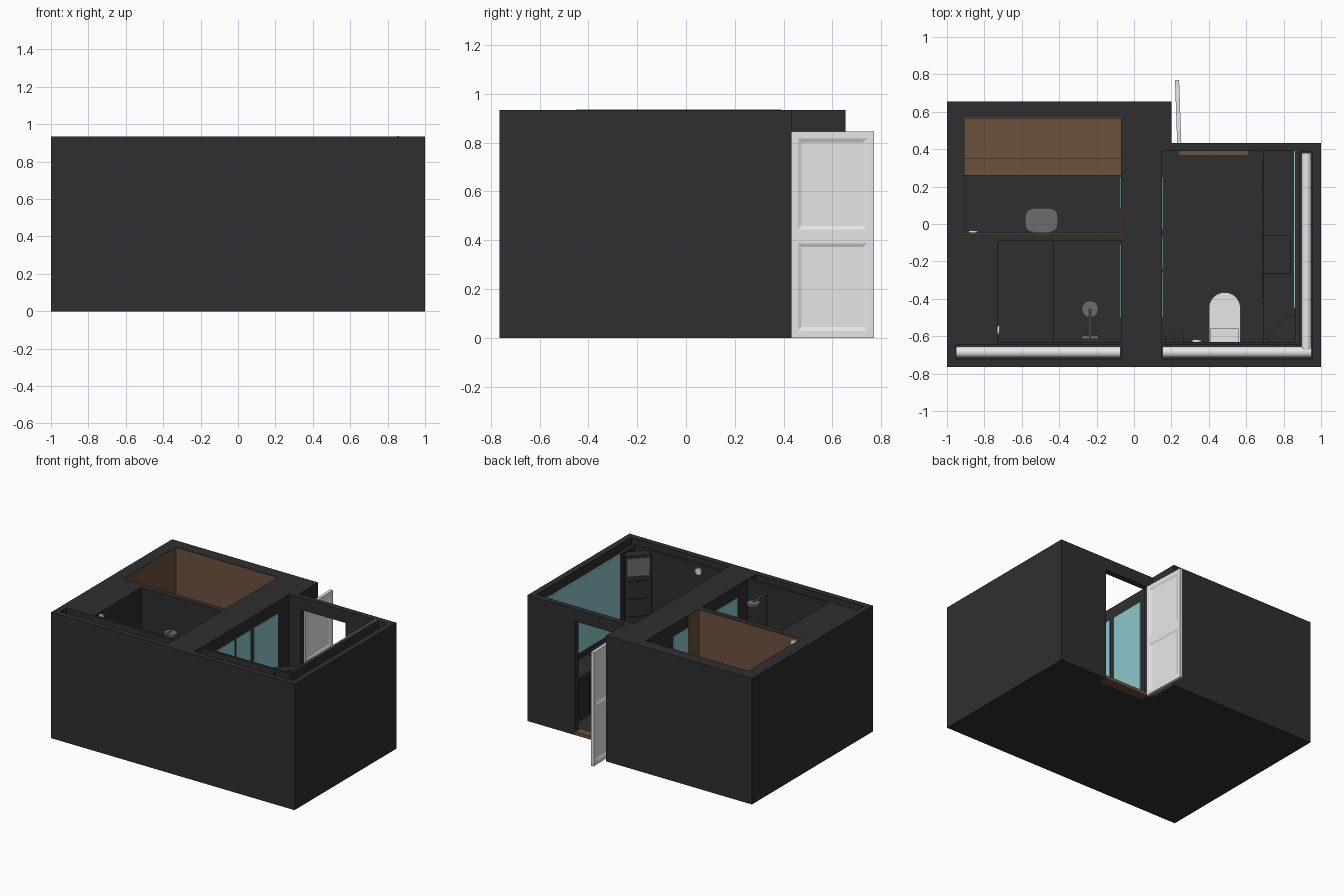
import bpy, bmesh, math
from mathutils import Matrix, Vector

if "Cube" in bpy.data.objects:
    bpy.data.objects.remove(bpy.data.objects["Cube"])


def material(name, rgb):
    m = bpy.data.materials.new(name)
    m.use_nodes = True
    m.diffuse_color = (*rgb, 1)
    m.node_tree.nodes["Principled BSDF"].inputs["Base Color"].default_value = (*rgb, 1)
    return m


DARK = material("charcoal", (0.028, 0.028, 0.028))
WOOD = material("brown wood", (0.15, 0.083, 0.046))
GLASS = material("pale blue glass", (0.27, 0.58, 0.6))
WHITE = material("white", (0.8, 0.8, 0.8))
GREY = material("grey metal", (0.15, 0.15, 0.15))


def finish(bm, name, mat, smooth=False):
    bmesh.ops.recalc_face_normals(bm, faces=bm.faces)
    me = bpy.data.meshes.new(name)
    bm.to_mesh(me)
    bm.free()
    me.materials.append(mat)
    ob = bpy.data.objects.new(name, me)
    bpy.context.collection.objects.link(ob)
    if smooth:
        bpy.ops.object.select_all(action="DESELECT")
        ob.select_set(True)
        bpy.context.view_layer.objects.active = ob
        bpy.ops.object.shade_smooth_by_angle(angle=math.radians(40))
    return ob


def box(name, x, y, z, mat):
    """Box from three (low, high) ranges."""
    bm = bmesh.new()
    bmesh.ops.create_cube(bm, size=1)
    for v in bm.verts:
        v.co = [lo + (c + 0.5) * (hi - lo) for c, (lo, hi) in zip(v.co, (x, y, z))]
    return finish(bm, name, mat)


def prism(name, outline, z0, z1, mat, smooth=False):
    """Outline extruded upwards."""
    bm = bmesh.new()
    face = bm.faces.new([bm.verts.new((x, y, z0)) for x, y in outline])
    top = bmesh.ops.extrude_face_region(bm, geom=[face])
    for v in top["geom"]:
        if isinstance(v, bmesh.types.BMVert):
            v.co.z = z1
    return finish(bm, name, mat, smooth)


def rod(name, a, b, r, mat, sides=20):
    """Cylinder between two points."""
    a, b = Vector(a), Vector(b)
    turn = (b - a).to_track_quat("Z", "Y").to_matrix().to_4x4()
    bm = bmesh.new()
    bmesh.ops.create_cone(bm, cap_ends=True, segments=sides, radius1=r, radius2=r,
                          depth=(b - a).length,
                          matrix=Matrix.Translation((a + b) / 2) @ turn)
    return finish(bm, name, mat, True)


def rounded(cx, cy, w, d, r, steps=5):
    """Rounded rectangle outline."""
    pts = []
    for k, (sx, sy) in enumerate(((1, 1), (-1, 1), (-1, -1), (1, -1))):
        for i in range(steps + 1):
            t = math.pi / 2 * (k + i / steps)
            pts.append((cx + sx * (w / 2 - r) + r * math.cos(t),
                        cy + sy * (d / 2 - r) + r * math.sin(t)))
    return pts


TOP, FLOOR = 0.935, 0.02

# Building shell with rooms, pipe channels and doorway cut out
shell = prism("building_shell", [(-1, -0.765), (1, -0.765), (1, 0.432), (0.2, 0.432),
                                 (0.2, 0.655), (-1, 0.655)], 0, TOP, DARK)
cuts = [((-0.91, -0.07), (-0.05, 0.57), FLOOR),      # sauna
        ((-0.73, -0.07), (-0.63, -0.09), FLOOR),     # shower room
        ((0.15, 0.86), (-0.63, 0.39), FLOOR),        # washroom
        ((-0.955, -0.07), (-0.722, -0.648), 0.75),   # pipe channels
        ((0.15, 0.955), (-0.722, -0.648), 0.75),
        ((0.885, 0.955), (-0.7, 0.385), 0.75)]
cutters = [box("room_cutter", x, y, (z, 1.2), DARK) for x, y, z in cuts]
cutters.append(box("doorway_cutter", (0.24, 0.61), (0.37, 0.5), (-0.1, 0.845), DARK))
bpy.context.view_layer.objects.active = shell
for c in cutters:
    c.hide_render = True
    mod = shell.modifiers.new("cut", "BOOLEAN")
    mod.operation, mod.solver, mod.object = "DIFFERENCE", "EXACT", c
    bpy.ops.object.modifier_apply(modifier=mod.name)
    bpy.data.objects.remove(c)
box("door_sill", (0.24, 0.61), (0.37, 0.432), (0, 0.025), WOOD)

# Open door with two sunken panels on each side
bm = bmesh.new()
bmesh.ops.create_cube(bm, size=1)
for v in bm.verts:
    v.co = (v.co.x * 0.022, (v.co.y + 0.5) * 0.34, (v.co.z + 0.5) * 0.845)
bmesh.ops.bisect_plane(bm, geom=bm.verts[:] + bm.edges[:] + bm.faces[:],
                       plane_co=(0, 0, 0.415), plane_no=(0, 0, 1))
sides = [f for f in bm.faces if abs(f.normal.x) > 0.9]
bmesh.ops.inset_individual(bm, faces=sides, thickness=0.04)
bmesh.ops.inset_individual(bm, faces=sides, thickness=0.022, depth=-0.007)
door = finish(bm, "open_door", WHITE)
door.location = (0.242, 0.43, 0)
door.rotation_euler.z = math.radians(2)

# Wide white pipes in the channels
rod("front_left_pipe", (-0.952, -0.685, 0.855), (-0.072, -0.685, 0.855), 0.029, WHITE)
rod("front_right_pipe", (0.152, -0.685, 0.855), (0.95, -0.685, 0.855), 0.029, WHITE)
rod("side_pipe", (0.922, -0.675, 0.855), (0.922, 0.38, 0.855), 0.027, WHITE)

# Glass doors in the wall between the rooms, on both faces
for i, y in enumerate(((-0.5, -0.26), (-0.24, -0.07), (-0.03, 0.25))):
    box(f"washroom_glass_{i}", (0.148, 0.156), y, (FLOOR, 0.845), GLASS)
box("shower_glass", (-0.076, -0.068), (-0.5, -0.11), (FLOOR, 0.845), GLASS)
box("sauna_glass", (-0.076, -0.068), (0.08, 0.25), (FLOOR, 0.845), GLASS)

# Sauna lining, stepped benches and stove
box("sauna_side_lining", (-0.912, -0.905), (-0.05, 0.57), (FLOOR, TOP - 0.002), WOOD)
box("sauna_back_lining", (-0.91, -0.07), (0.565, 0.572), (FLOOR, TOP - 0.002), WOOD)
box("sauna_front_lining", (-0.91, -0.07), (-0.052, -0.045), (FLOOR, TOP - 0.002), WOOD)
box("sauna_door_lining", (-0.076, -0.068), (-0.05, 0.075), (FLOOR, TOP - 0.002), WOOD)
box("upper_bench", (-0.905, -0.07), (0.35, 0.565), (0.38, 0.42), WOOD)
box("lower_bench", (-0.905, -0.07), (0.26, 0.35), (0.19, 0.22), WOOD)
box("bench_riser", (-0.905, -0.07), (0.355, 0.37), (FLOOR, 0.38), WOOD)
prism("stove_body", rounded(-0.495, 0.02, 0.175, 0.13, 0.045), FLOOR, 0.3, GREY, True)
prism("stove_top", rounded(-0.495, 0.02, 0.13, 0.09, 0.03), 0.3, 0.308, GREY, True)

# Shower with riser and overhead rose, and a low tub
rod("shower_riser", (-0.235, -0.605, 0.4), (-0.235, -0.605, 0.88), 0.006, GREY, 10)
rod("shower_arm", (-0.235, -0.61, 0.88), (-0.235, -0.455, 0.88), 0.006, GREY, 10)
rod("shower_rose", (-0.235, -0.455, 0.855), (-0.235, -0.455, 0.872), 0.045, GREY)
box("shower_mixer", (-0.28, -0.19), (-0.615, -0.595), (0.4, 0.425), GREY)
box("tub_base", (-0.73, -0.43), (-0.63, -0.09), (FLOOR, 0.16), DARK)
box("tub_cover", (-0.73, -0.45), (-0.6, -0.12), (0.16, 0.168), DARK)

# Round wall lamps
for name, p, d in (("washroom_lamp", (0.335, -0.632, 0.885), (0, 0.014, 0)),
                   ("shower_lamp", (-0.732, -0.57, 0.895), (0.014, 0, 0)),
                   ("sauna_lamp", (-0.86, -0.046, 0.895), (0, 0.012, 0))):
    rod(name, p, Vector(p) + Vector(d), 0.026, WHITE)

# Washroom mirror, counter and basin block
box("mirror", (0.853, 0.862), (-0.45, 0.39), (0.39, TOP + 0.001), GLASS)
box("counter", (0.69, 0.86), (-0.63, 0.39), (FLOOR, 0.34), DARK)
box("basin", (0.69, 0.84), (-0.265, -0.06), (0.34, 0.38), DARK)
for i in range(4):
    y = -0.4 + i * 0.19
    box(f"counter_drawer_{i}", (0.684, 0.692), (y, y + 0.17), (0.06, 0.31), DARK)

# Toilet with rounded front, lid and cistern
outline = [(0.4, -0.63), (0.57, -0.63)]
for i in range(13):
    t = math.pi * i / 12
    outline.append((0.485 + 0.085 * math.cos(t), -0.45 + 0.085 * math.sin(t)))
prism("toilet_bowl", [(0.485 + (x - 0.485) * 0.75, -0.63 + (y + 0.63) * 0.85)
                      for x, y in outline], FLOOR, 0.16, WHITE, True)
prism("toilet_lid", outline, 0.16, 0.185, WHITE, True)
box("toilet_cistern", (0.41, 0.56), (-0.63, -0.56), (0.185, 0.34), WHITE)

# Wall hooks
for i in range(3):
    x = 0.165 + i * 0.048
    rod(f"hook_{i}", (x, -0.63, 0.6), (x, -0.59, 0.6), 0.005, GREY, 8)

# Diagonal corner cabinet with grey upper panels
turn = Matrix.Translation((0.795, -0.565, 0)) @ Matrix.Rotation(math.radians(45), 4, "Z")
parts = [box("corner_cabinet", (-0.09, 0.09), (-0.035, 0.035), (FLOOR, 0.92), DARK)]
for i, y in enumerate(((0.034, 0.039), (-0.039, -0.034))):
    parts.append(box(f"cabinet_panel_{i}", (-0.075, 0.075), y, (0.77, 0.9), GREY))
for i in range(3):
    z = 0.36 + i * 0.13
    parts.append(box(f"cabinet_door_{i}", (-0.07, 0.07), (0.034, 0.042), (z, z + 0.11), DARK))
for p in parts:
    p.matrix_world = turn
